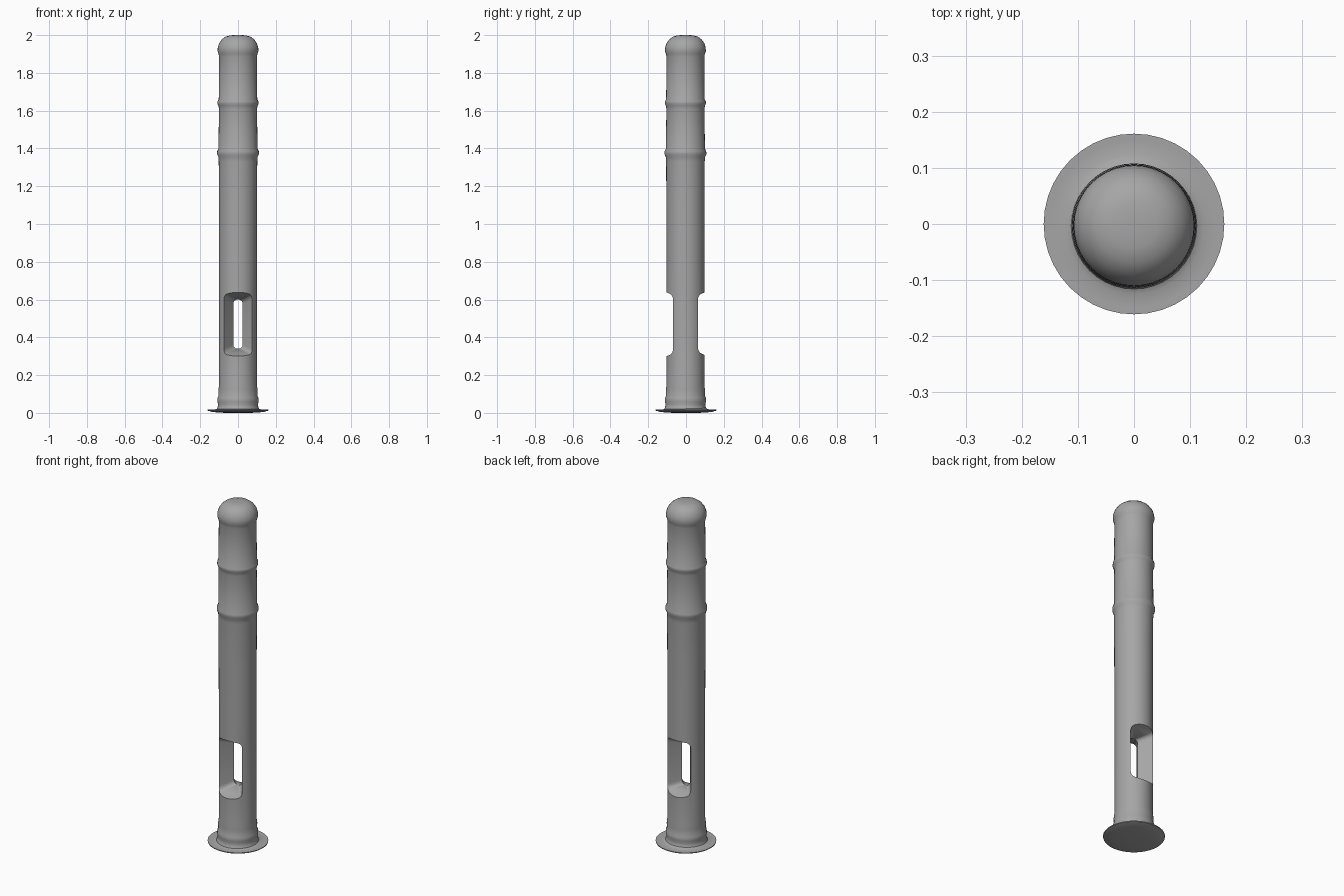
import bpy, bmesh, math

if "Cube" in bpy.data.objects:
    bpy.data.objects.remove(bpy.data.objects["Cube"], do_unlink=True)

SEGMENTS = 40

grey = bpy.data.materials.new("painted grey metal")
grey.use_nodes = True
colour = (0.38, 0.38, 0.38, 1)
grey.diffuse_color = colour
grey.node_tree.nodes["Principled BSDF"].inputs["Base Color"].default_value = colour


def loft(name, loops):
    """Skin a list of equal-length point loops and cap both ends."""
    bm = bmesh.new()
    rings = [[bm.verts.new(p) for p in loop] for loop in loops]
    n = len(rings[0])
    for a, b in zip(rings, rings[1:]):
        for i in range(n):
            j = (i + 1) % n
            bm.faces.new((a[i], a[j], b[j], b[i]))
    bm.faces.new(rings[0])
    bm.faces.new(rings[-1])
    bmesh.ops.recalc_face_normals(bm, faces=bm.faces)
    mesh = bpy.data.meshes.new(name)
    bm.to_mesh(mesh)
    bm.free()
    obj = bpy.data.objects.new(name, mesh)
    bpy.context.collection.objects.link(obj)
    mesh.materials.append(grey)
    return obj


def circle(r, z, y=-0.003):
    angles = [math.tau * i / SEGMENTS for i in range(SEGMENTS)]
    return [(r * math.cos(a), y + r * math.sin(a), z) for a in angles]


def rounded_slot(y, half_width, low, high, radius):
    """Rounded rectangle in the xz plane at depth y."""
    points = []
    corners = ((1, high), (-1, high), (-1, low), (1, low))
    for k, (side, z) in enumerate(corners):
        cx = side * (half_width - radius)
        cz = z - radius if z == high else z + radius
        for step in range(5):
            a = math.pi / 2 * (k + step / 4)
            points.append((cx + radius * math.cos(a), y, cz + radius * math.sin(a)))
    return points


def finish(obj, angle):
    bpy.ops.object.select_all(action='DESELECT')
    obj.select_set(True)
    bpy.context.view_layer.objects.active = obj
    bpy.ops.object.shade_smooth_by_angle(angle=math.radians(angle))


# Post: collar, shaft, two raised bands and a domed cap, as (radius, height)
post_profile = [
    (0.116, 0.014), (0.108, 0.03), (0.105, 0.045), (0.109, 0.06), (0.108, 0.08),
    (0.103, 0.09), (0.104, 0.12), (0.1, 0.15), (0.1, 0.6), (0.1, 0.8),
    (0.101, 1.1), (0.102, 1.33), (0.104, 1.355), (0.111, 1.37), (0.11, 1.385),
    (0.103, 1.4), (0.101, 1.61), (0.103, 1.625), (0.109, 1.637), (0.108, 1.65),
    (0.102, 1.66), (0.1, 1.885), (0.103, 1.9), (0.108, 1.915), (0.107, 1.935),
    (0.1, 1.957), (0.086, 1.977), (0.066, 1.992), (0.04, 1.999), (0.012, 2.0),
]
post = loft("post", [circle(r, z) for r, z in post_profile])

# Slot: flared from both faces and narrowest in the middle
cutter = loft("slot_cutter", [
    rounded_slot(-0.13, 0.118, 0.29, 0.65, 0.03),
    rounded_slot(-0.065, 0.073, 0.315, 0.622, 0.025),
    rounded_slot(0, 0.025, 0.34, 0.60, 0.022),
    rounded_slot(0.06, 0.073, 0.325, 0.622, 0.025),
    rounded_slot(0.13, 0.118, 0.29, 0.65, 0.03),
])
cutter.hide_render = True
cut = post.modifiers.new("slot", 'BOOLEAN')
cut.operation = 'DIFFERENCE'
cut.solver = 'EXACT'
cut.object = cutter
bpy.context.view_layer.objects.active = post
bpy.ops.object.modifier_apply(modifier=cut.name)
bpy.data.objects.remove(cutter, do_unlink=True)
finish(post, 40)

# Base flange: thin, slightly dished disc
flange_profile = [
    (0.02, 0.0), (0.1, 0.001), (0.14, 0.006), (0.16, 0.012),
    (0.161, 0.017), (0.15, 0.017), (0.125, 0.016), (0.112, 0.022), (0.1, 0.03),
]
flange = loft("base_flange", [circle(r, z, 0) for r, z in flange_profile])
finish(flange, 50)
